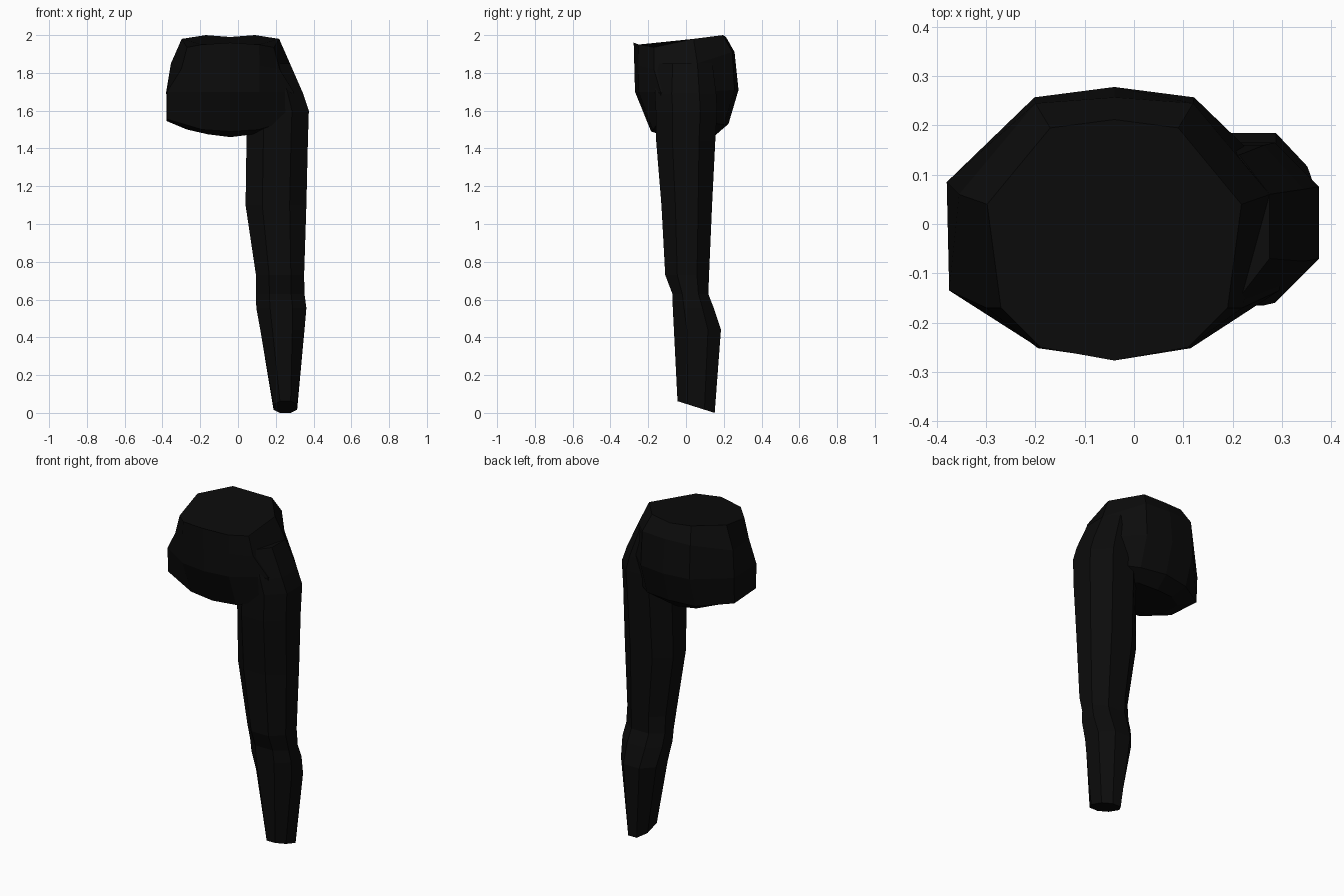
import bpy, bmesh, math

black = bpy.data.materials.new("matte black")
black.diffuse_color = (0.0035, 0.0035, 0.0035, 1)


def loft(name, rings):
    """Skin a stack of equal-sized vertex rings (top to bottom) and cap both ends."""
    bm = bmesh.new()
    vs = [[bm.verts.new(p) for p in r] for r in rings]
    n = len(vs[0])
    for a, b in zip(vs, vs[1:]):
        for i in range(n):
            j = (i + 1) % n
            bm.faces.new((a[i], a[j], b[j], b[i]))
    bm.faces.new(vs[0])
    bm.faces.new(vs[-1][::-1])
    bmesh.ops.recalc_face_normals(bm, faces=bm.faces)
    me = bpy.data.meshes.new(name)
    bm.to_mesh(me)
    bm.free()
    me.materials.append(black)
    ob = bpy.data.objects.new(name, me)
    bpy.context.collection.objects.link(ob)
    return ob


# Pelvis: half rings (x offset, y, z) from front to back, mirrored about x = -0.04
PX = -0.04
half_rings = [
    [(0, -.277, 1.96), (.15, -.25, 1.95), (.23, -.17, 1.935), (.258, .04, 1.98), (.13, .195, 2.0), (0, .212, 1.99)],
    [(0, -.274, 1.85), (.155, -.252, 1.84), (.26, -.17, 1.82), (.315, .06, 1.85), (.16, .245, 1.91), (0, .257, 1.91)],
    [(0, -.27, 1.70), (.155, -.25, 1.70), (.335, -.135, 1.70), (.34, .085, 1.70), (.162, .257, 1.71), (0, .278, 1.71)],
    [(0, -.185, 1.49), (.15, -.175, 1.50), (.335, -.13, 1.555), (.338, .08, 1.545), (.16, .20, 1.525), (0, .225, 1.53)],
    [(0, -.10, 1.46), (.12, -.10, 1.475), (.23, -.08, 1.505), (.23, .05, 1.50), (.12, .13, 1.475), (0, .15, 1.465)],
]
loft("pelvis", [[(PX + x, y, z) for x, y, z in h] +
                [(PX - x, y, z) for x, y, z in h[-2:0:-1]] for h in half_rings])


# Leg: octagon rings from x and y limits; tilt lowers the back of the ring
def octagon(x0, x1, y0, y1, z, tilt=0.0):
    cx, cy = (x0 + x1) / 2, (y0 + y1) / 2
    hx, hy = (x1 - x0) / 2, (y1 - y0) / 2
    k = 0.45
    pts = [(1, -k), (1, k), (k, 1), (-k, 1), (-1, k), (-1, -k), (-k, -1), (k, -1)]
    return [(cx + u * hx, cy + v * hy, z - tilt * v) for u, v in pts]


loft("leg", [
    octagon(.05, .275, -.15, .14, 1.85),
    octagon(.05, .345, -.165, .16, 1.69),
    octagon(.05, .375, -.16, .165, 1.60),
    octagon(.045, .37, -.158, .155, 1.44),
    octagon(.04, .362, -.13, .138, 1.10),
    octagon(.095, .35, -.11, .122, .73),
    octagon(.095, .352, -.072, .118, .63),
    octagon(.097, .362, -.07, .147, .555),
    octagon(.118, .352, -.064, .185, .44),
    octagon(.188, .313, -.045, .152, .031, .031),
])
